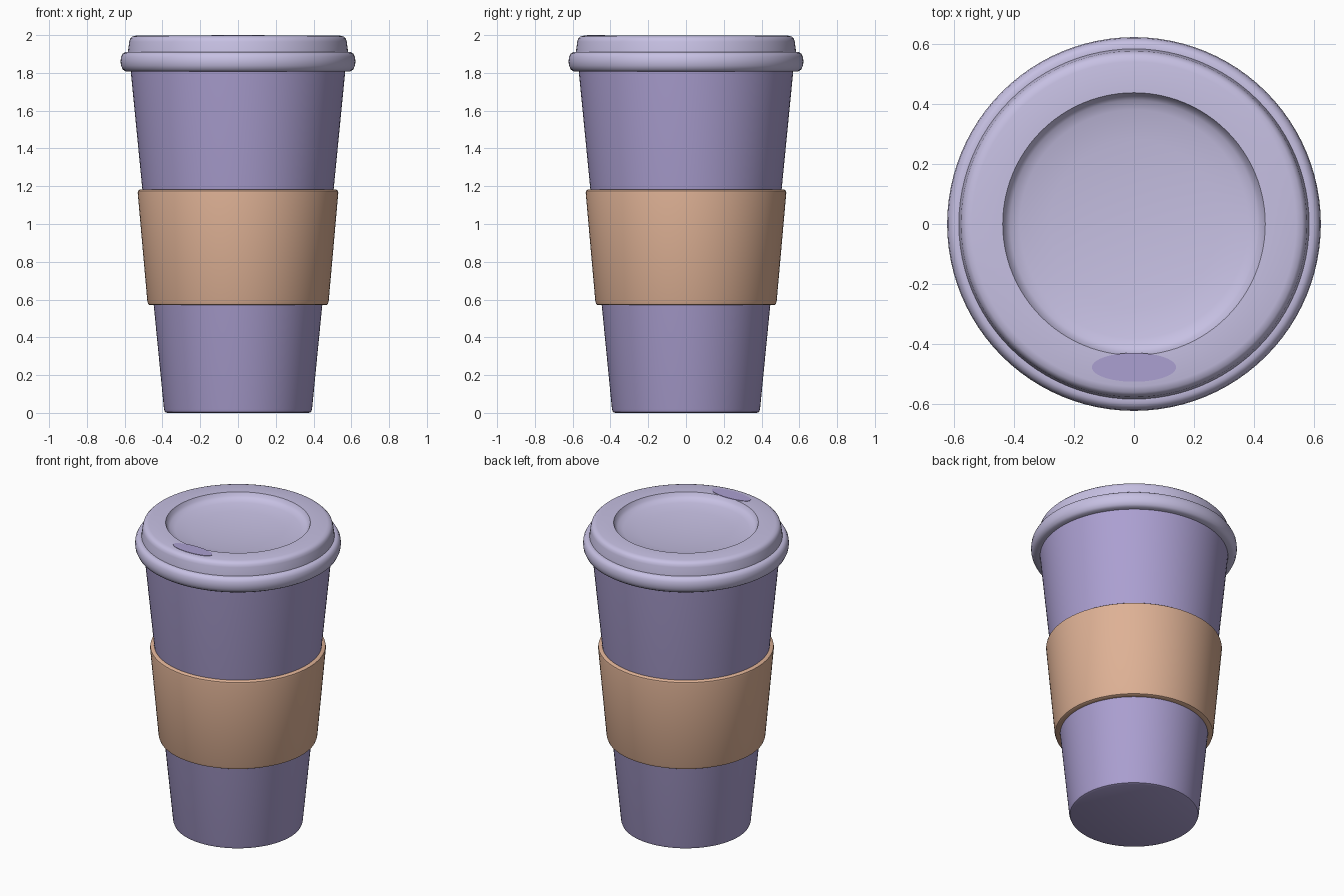
import bpy, bmesh, math

SEGMENTS = 96

cube = bpy.data.objects.get("Cube")
if cube:
    bpy.data.objects.remove(cube, do_unlink=True)


def material(name, rgb):
    mat = bpy.data.materials.new(name)
    mat.use_nodes = True
    mat.diffuse_color = (*rgb, 1)
    bsdf = mat.node_tree.nodes["Principled BSDF"]
    bsdf.inputs["Base Color"].default_value = (*rgb, 1)
    bsdf.inputs["Roughness"].default_value = 0.6
    return mat


def finish(bm, name, mat, angle=40):
    bmesh.ops.recalc_face_normals(bm, faces=bm.faces)
    mesh = bpy.data.meshes.new(name)
    bm.to_mesh(mesh)
    bm.free()
    mesh.materials.append(mat)
    obj = bpy.data.objects.new(name, mesh)
    bpy.context.collection.objects.link(obj)
    bpy.ops.object.select_all(action="DESELECT")
    obj.select_set(True)
    bpy.context.view_layer.objects.active = obj
    bpy.ops.object.shade_smooth_by_angle(angle=math.radians(angle))
    return obj


def lathe(name, profile, mat, closed=False):
    """Spin a (radius, height) profile around the z axis."""
    bm = bmesh.new()
    verts = [bm.verts.new((r, 0, z)) for r, z in profile]
    pairs = list(zip(verts, verts[1:]))
    if closed:
        pairs.append((verts[-1], verts[0]))
    edges = [bm.edges.new(p) for p in pairs]
    bmesh.ops.spin(bm, geom=verts + edges, axis=(0, 0, 1), cent=(0, 0, 0),
                   angle=math.tau, steps=SEGMENTS)
    bmesh.ops.remove_doubles(bm, verts=bm.verts, dist=0.0001)
    return finish(bm, name, mat)


lavender = material("lavender", (0.41, 0.35, 0.64))
pale_lilac = material("pale lilac", (0.57, 0.53, 0.77))
tan = material("tan", (0.73, 0.44, 0.30))

# Tapered cup with a softened foot
lathe("cup_body", [(0, 0), (0.375, 0), (0.387, 0.005), (0.392, 0.02),
                   (0.57, 1.83), (0, 1.83)], lavender)

# Grip sleeve with rounded rims
lathe("sleeve", [(0.44, 0.57), (0.465, 0.57), (0.475, 0.575), (0.48, 0.59),
                 (0.531, 1.165), (0.529, 1.176), (0.52, 1.182),
                 (0.50, 1.182)], tan, closed=True)

# Lid: rolled bead, raised rim, dished centre
bead = [(0.56, 1.808), (0.595, 1.808), (0.61, 1.818), (0.619, 1.838),
        (0.622, 1.86), (0.619, 1.885), (0.61, 1.902), (0.597, 1.91),
        (0.583, 1.91)]
rim = [(0.576, 1.965), (0.571, 1.981), (0.56, 1.992), (0.54, 1.997),
       (0.437, 1.997)]
dish = [(0.427, 1.975), (0.412, 1.962), (0.38, 1.952), (0.28, 1.939),
        (0.15, 1.929), (0, 1.925)]
lathe("lid", bead + rim + dish, pale_lilac)

# Oval sip opening, a thin plate on the front of the rim
bm = bmesh.new()
bmesh.ops.create_cone(bm, cap_ends=True, segments=48, radius1=1, radius2=1, depth=1)
bmesh.ops.scale(bm, vec=(0.14, 0.048, 0.006), verts=bm.verts)
bmesh.ops.translate(bm, vec=(0, -0.477, 1.997), verts=bm.verts)
finish(bm, "sip_opening", lavender)
